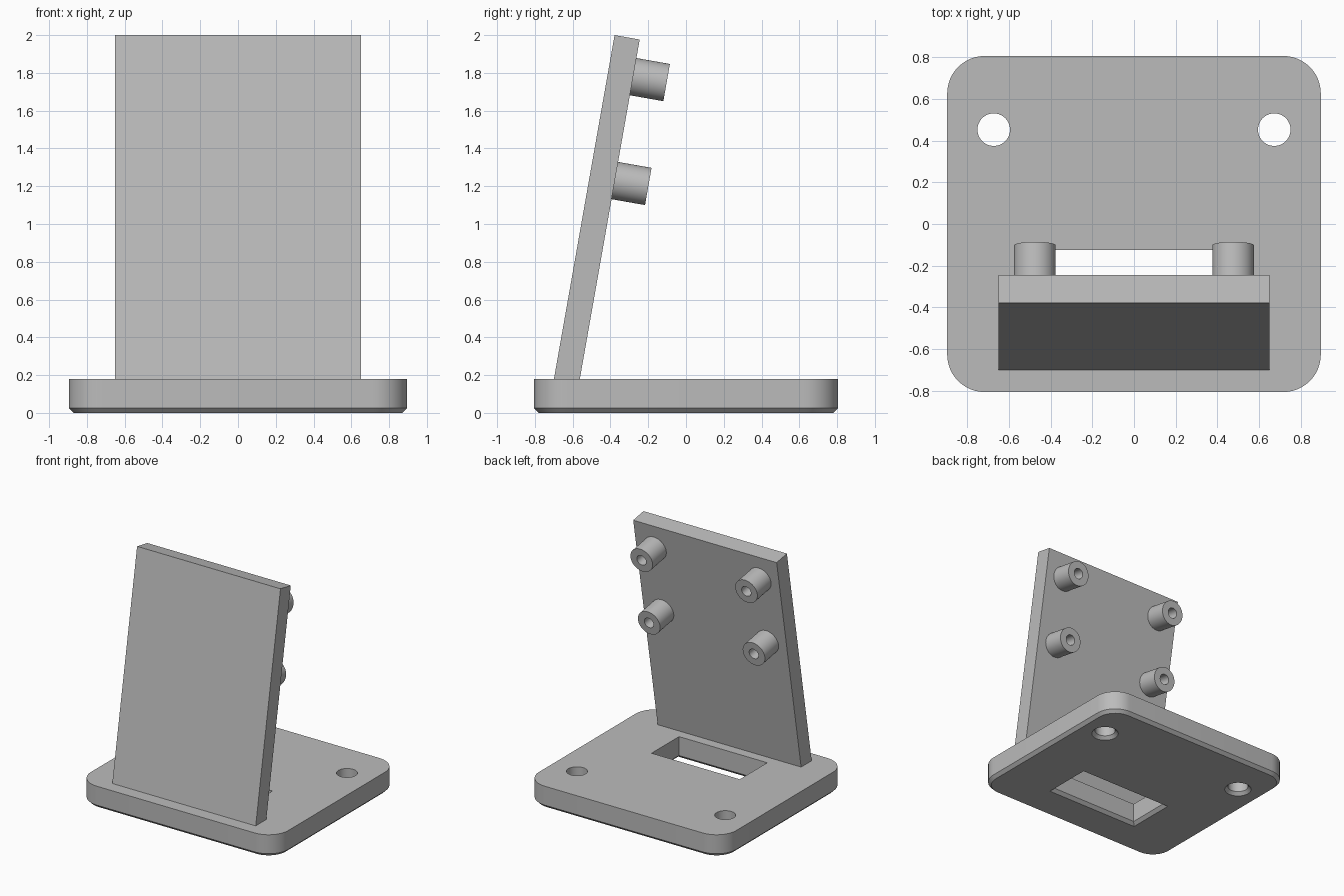
import bpy
import bmesh
from math import cos, sin, tan, pi, radians
from mathutils import Matrix, Vector

if "Cube" in bpy.data.objects:
    bpy.data.objects.remove(bpy.data.objects["Cube"], do_unlink=True)

# One matte grey for every part
GREY = (0.5, 0.5, 0.5, 1)
grey = bpy.data.materials.new("light grey")
grey.use_nodes = True
grey.diffuse_color = GREY
grey.node_tree.nodes["Principled BSDF"].inputs["Base Color"].default_value = GREY

LEAN = radians(10)
BASE_TOP = 0.18
CHAMFER = 0.025


def outline(hx, hy, r, steps):
    """Rounded rectangle; steps = 0 gives sharp corners."""
    if steps == 0:
        return [(hx, hy), (-hx, hy), (-hx, -hy), (hx, -hy)]
    pts = []
    for i, (sx, sy) in enumerate([(1, 1), (-1, 1), (-1, -1), (1, -1)]):
        for k in range(steps + 1):
            a = (i + k / steps) * pi / 2
            pts.append((sx * (hx - r) + r * cos(a), sy * (hy - r) + r * sin(a)))
    return pts


def circle(r, n=48):
    return [(r * cos(2 * pi * i / n), r * sin(2 * pi * i / n)) for i in range(n)]


def loft(name, rings, matrix=Matrix()):
    """Closed solid through a list of (outline, height) rings."""
    bm = bmesh.new()
    loops = [[bm.verts.new((x, y, z)) for x, y in pts] for pts, z in rings]
    for a, b in zip(loops, loops[1:]):
        for i in range(len(a)):
            j = (i + 1) % len(a)
            bm.faces.new((a[i], a[j], b[j], b[i]))
    bm.faces.new(loops[0][::-1])
    bm.faces.new(loops[-1])
    bm.transform(matrix)
    bmesh.ops.recalc_face_normals(bm, faces=bm.faces)
    mesh = bpy.data.meshes.new(name)
    bm.to_mesh(mesh)
    bm.free()
    mesh.materials.append(grey)
    obj = bpy.data.objects.new(name, mesh)
    bpy.context.collection.objects.link(obj)
    return obj


def activate(obj):
    bpy.ops.object.select_all(action='DESELECT')
    obj.select_set(True)
    bpy.context.view_layer.objects.active = obj


def cut(target, cutter):
    cutter.hide_render = True
    mod = target.modifiers.new("cut", 'BOOLEAN')
    mod.operation = 'DIFFERENCE'
    mod.solver = 'EXACT'
    mod.object = cutter
    activate(target)
    bpy.ops.object.modifier_apply(modifier=mod.name)
    bpy.data.objects.remove(cutter, do_unlink=True)


def through_cutter(name, shape, x, y):
    """Cutter that flares into a chamfer at the underside."""
    c = CHAMFER
    rings = [(shape(2 * c), -c), (shape(0), c), (shape(0), BASE_TOP + 0.1)]
    return loft(name, rings, Matrix.Translation((x, y, 0)))


# Base slab with rounded corners and a chamfered lower edge
def slab(inset):
    return outline(0.895 - inset, 0.805 - inset, 0.18 - inset, 12)


base = loft("base", [(slab(CHAMFER), 0), (slab(0), CHAMFER), (slab(0), BASE_TOP)])

# Cable slot and two screw holes
cut(base, through_cutter("slot_cutter",
                         lambda g: outline(0.4 + g, 0.178 + g, 0, 0), 0, -0.303))
for side in (-1, 1):
    cut(base, through_cutter("hole_cutter", lambda g: circle(0.078 + g),
                             side * 0.672, 0.452))

# Leaning back plate, with its foot sunk slightly into the base
FOOT_BACK = -0.562
THICK = 0.135
up = Vector((sin(LEAN), cos(LEAN)))
out = Vector((cos(LEAN), -sin(LEAN)))
foot_z = BASE_TOP - 0.01
back_foot = Vector((FOOT_BACK - 0.01 * tan(LEAN), foot_z))
front_foot = back_foot - Vector((THICK / cos(LEAN), 0))
front_top = front_foot + up * ((2 - foot_z) / cos(LEAN))
back_top = front_top + out * THICK
side_profile = [tuple(p) for p in (front_foot, back_foot, back_top, front_top)]
# local (x, y, z) becomes world (y, z, x)
turn = Matrix(((0, 0, 1, 0), (1, 0, 0, 0), (0, 1, 0, 0), (0, 0, 0, 1)))
loft("back_plate", [(side_profile, -0.65), (side_profile, 0.65)], turn)

# Four hollow standoffs square to the back of the plate
LENGTH = 0.18
spin = Matrix.Rotation(-pi / 2 - LEAN, 4, 'X')
parts = [base]
for level, z in (("lower", 1.23), ("upper", 1.78)):
    y = FOOT_BACK + (z - BASE_TOP) * tan(LEAN)
    for side, x in (("right", -0.475), ("left", 0.475)):
        rings = [(circle(0.1), -0.01), (circle(0.1), LENGTH),
                 (circle(0.042), LENGTH), (circle(0.042), 0.005)]
        parts.append(loft(f"{level}_{side}_standoff", rings,
                          Matrix.Translation((x, y, z)) @ spin))

for obj in parts:
    activate(obj)
    bpy.ops.object.shade_smooth_by_angle(angle=radians(30))
